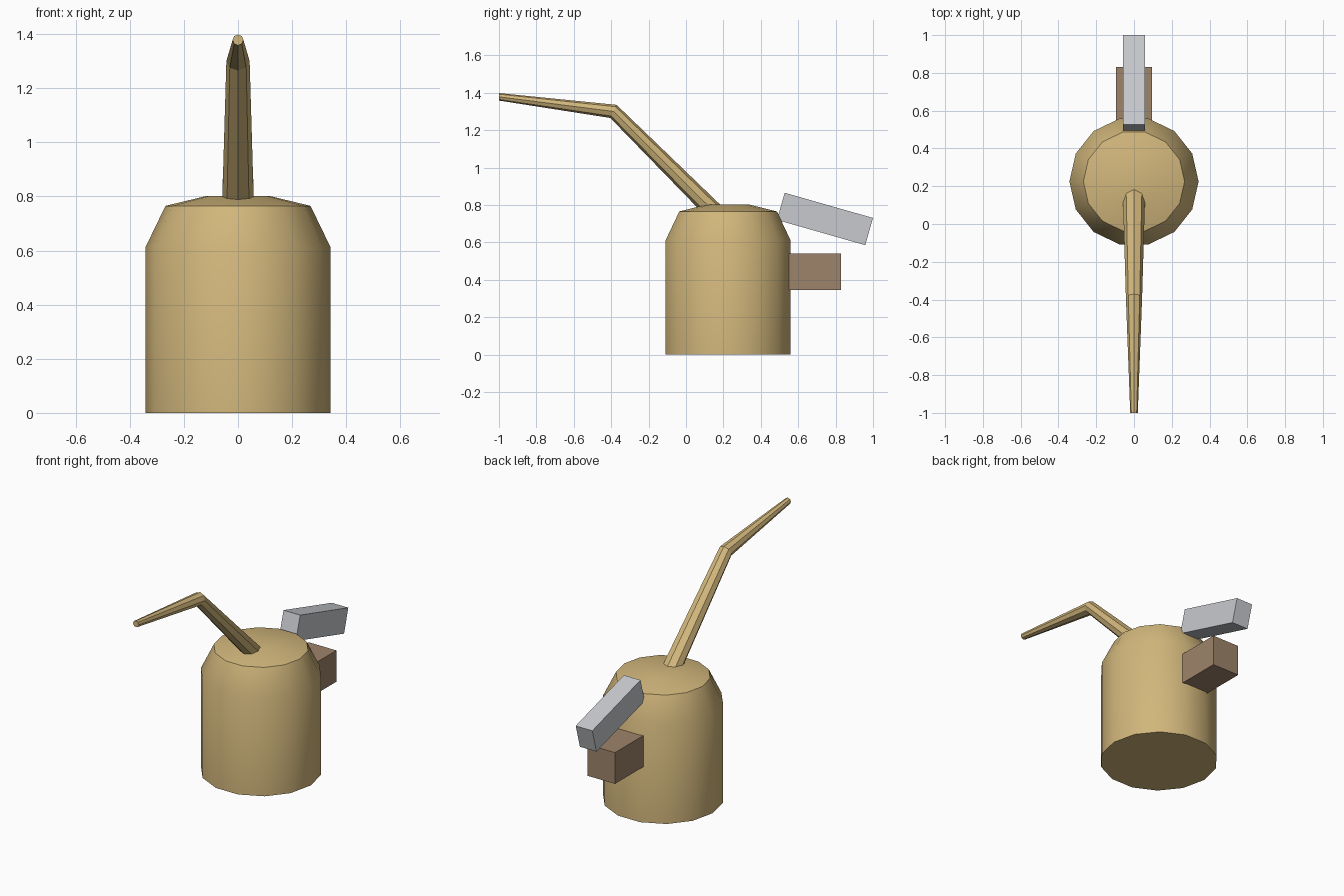
import bpy, bmesh
from math import cos, sin, pi, radians
from mathutils import Vector, Matrix

cube = bpy.data.objects.get("Cube")
if cube:
    bpy.data.objects.remove(cube, do_unlink=True)


def material(name, rgb):
    m = bpy.data.materials.new(name)
    m.use_nodes = True
    m.diffuse_color = (*rgb, 1)
    m.node_tree.nodes["Principled BSDF"].inputs["Base Color"].default_value = (*rgb, 1)
    return m


brass = material("brass", (0.64, 0.47, 0.20))
steel = material("steel", (0.58, 0.59, 0.62))
wood = material("wood", (0.34, 0.23, 0.145))


def finish(name, bm, mat):
    bmesh.ops.recalc_face_normals(bm, faces=bm.faces)
    mesh = bpy.data.meshes.new(name)
    bm.to_mesh(mesh)
    bm.free()
    mesh.materials.append(mat)
    ob = bpy.data.objects.new(name, mesh)
    bpy.context.collection.objects.link(ob)
    return ob


def loft(name, rings, sides, mat):
    """Bridge elliptical rings given as (centre, x axis, second axis), capping both ends."""
    bm = bmesh.new()
    loops = []
    for centre, u, v in rings:
        angles = [2 * pi * i / sides for i in range(sides)]
        loops.append([bm.verts.new(centre + u * cos(a) + v * sin(a)) for a in angles])
    for a, b in zip(loops, loops[1:]):
        for i in range(sides):
            j = (i + 1) % sides
            bm.faces.new((a[i], a[j], b[j], b[i]))
    bm.faces.new(loops[0])
    bm.faces.new(loops[-1])
    return finish(name, bm, mat)


def box(name, centre, size, tilt, mat):
    bm = bmesh.new()
    bmesh.ops.create_cube(bm, size=1, matrix=Matrix.Translation(centre)
                          @ Matrix.Rotation(radians(tilt), 4, "X")
                          @ Matrix.Diagonal((*size, 1)))
    return finish(name, bm, mat)


# Can body: straight wall, sloped shoulder and shallow domed top
profile = [(0.342, 0), (0.342, 0.612), (0.268, 0.765), (0.115, 0.802)]
body = loft("can_body", [(Vector((0, 0.225, z)), Vector((r, 0, 0)), Vector((0, r, 0)))
                         for r, z in profile], 14, brass)
bpy.context.view_layer.objects.active = body
body.select_set(True)
bpy.ops.object.shade_smooth_by_angle(angle=radians(30))

# Bent tapering spout: (y, z, half width, ring axis y, ring axis z)
stations = [(0.19, 0.725, 0.060, 0.035, 0.036),
            (-0.388, 1.30, 0.043, 0.017, 0.035),
            (-1.0, 1.378, 0.020, 0.0, 0.020)]
loft("spout", [(Vector((0, y, z)), Vector((w, 0, 0)), Vector((0, vy, vz)))
               for y, z, w, vy, vz in stations], 8, brass)

# Rear grip block and tilted thumb lever
box("grip", (0, 0.64, 0.443), (0.188, 0.38, 0.194), 0, wood)
box("thumb_lever", (0, 0.743, 0.725), (0.114, 0.491, 0.151), -15.9, steel)
